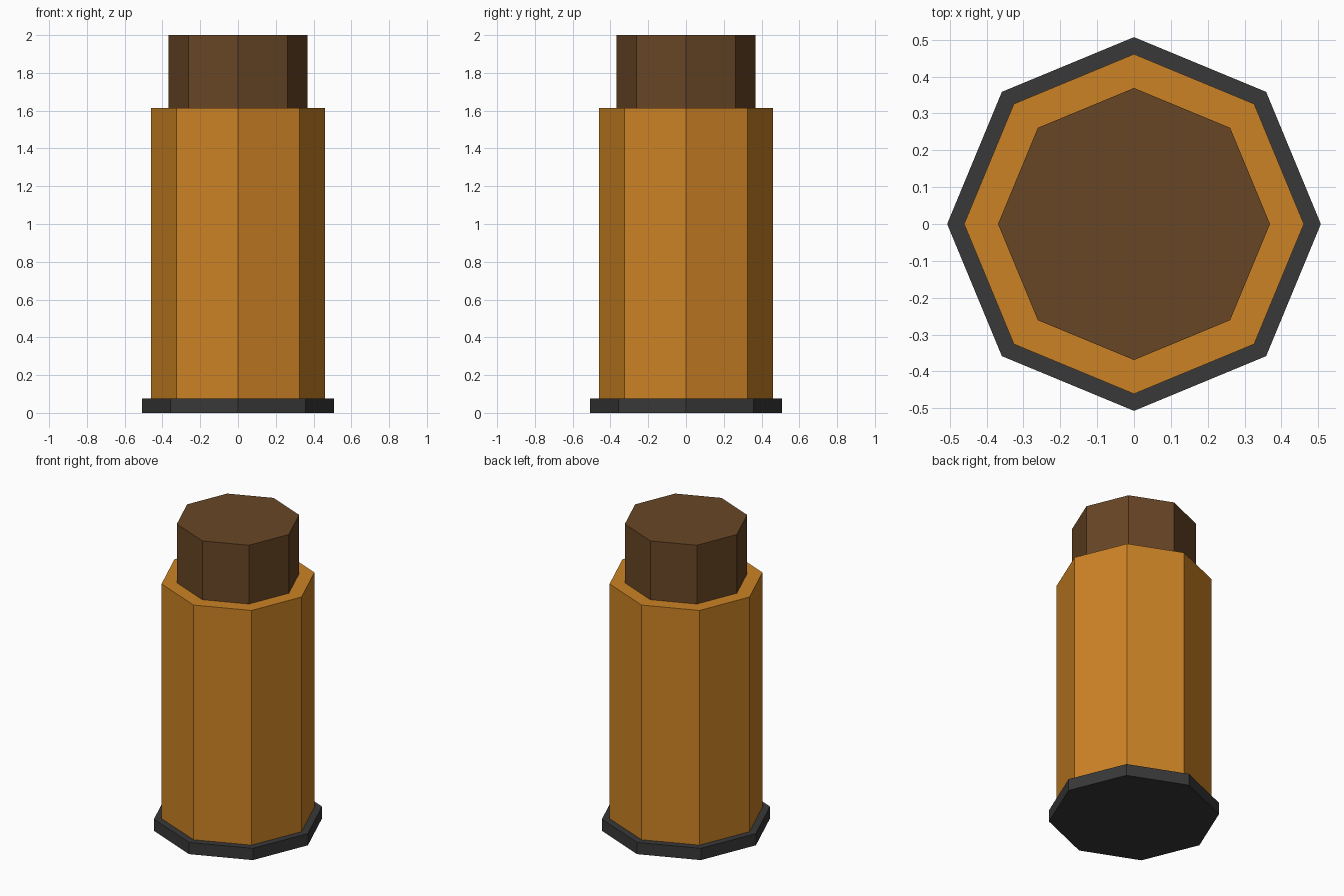
import bpy

cube = bpy.data.objects.get("Cube")
if cube:
    bpy.data.objects.remove(cube, do_unlink=True)


def make_material(name, rgb):
    mat = bpy.data.materials.new(name)
    mat.use_nodes = True
    colour = (*rgb, 1.0)
    mat.diffuse_color = colour
    mat.node_tree.nodes["Principled BSDF"].inputs["Base Color"].default_value = colour
    return mat


def octagonal_prism(name, radius, bottom, top, mat):
    """Flat-faced eight-sided prism with corners on the x and y axes."""
    bpy.ops.mesh.primitive_cylinder_add(
        vertices=8, radius=radius, depth=top - bottom,
        location=(0, 0, (bottom + top) / 2))
    obj = bpy.context.object
    obj.name = obj.data.name = name
    obj.data.materials.append(mat)
    return obj


charcoal = make_material("charcoal", (0.04, 0.04, 0.04))
amber = make_material("amber", (0.6, 0.225, 0.018))
brown = make_material("dark brown", (0.138, 0.061, 0.019))

# Wide foot, tall body and narrower cap, stacked
octagonal_prism("base_plate", 0.507, 0.0, 0.077, charcoal)
octagonal_prism("body", 0.461, 0.077, 1.615, amber)
octagonal_prism("cap", 0.369, 1.615, 2.0, brown)
